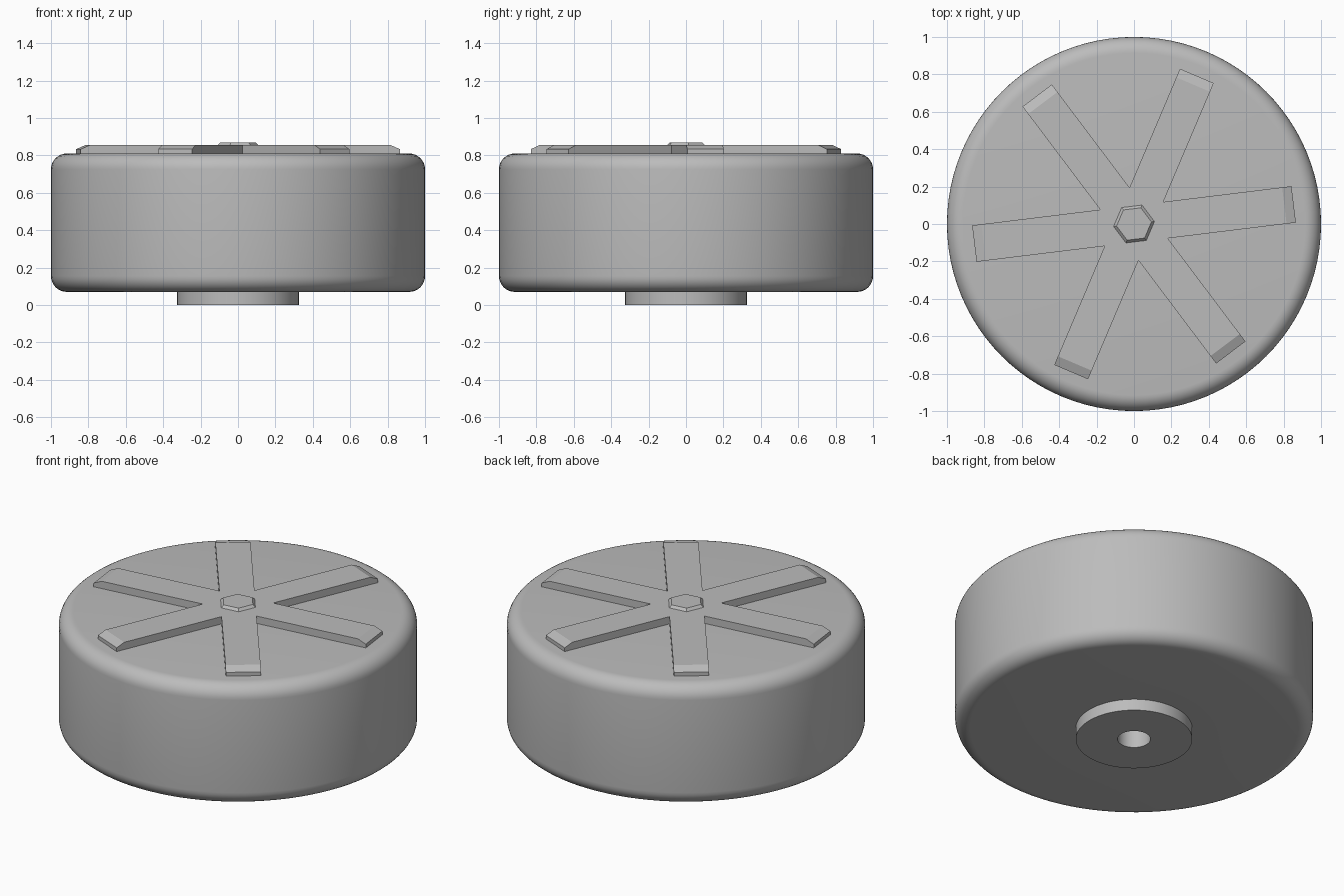
import bpy, bmesh, math
from mathutils import Vector, Matrix

cube = bpy.data.objects.get("Cube")
if cube:
    bpy.data.objects.remove(cube)

GREY = (0.5, 0.5, 0.5, 1)
grey = bpy.data.materials.new("plain grey")
grey.use_nodes = True
grey.diffuse_color = GREY
grey.node_tree.nodes["Principled BSDF"].inputs["Base Color"].default_value = GREY

TURN = math.radians(7)
BOTTOM, TOP, ROUND = 0.07, 0.81, 0.085


def finish(name, bm, smooth=False):
    bmesh.ops.recalc_face_normals(bm, faces=bm.faces)
    mesh = bpy.data.meshes.new(name)
    bm.to_mesh(mesh)
    bm.free()
    mesh.materials.append(grey)
    obj = bpy.data.objects.new(name, mesh)
    bpy.context.collection.objects.link(obj)
    if smooth:
        bpy.ops.object.select_all(action="DESELECT")
        obj.select_set(True)
        bpy.context.view_layer.objects.active = obj
        bpy.ops.object.shade_smooth_by_angle(angle=math.radians(30))
    return obj


def corner(z, start):
    """Quarter-circle of rim points, beginning at the given angle."""
    return [((1 - ROUND) + ROUND * math.cos(a), z + ROUND * math.sin(a))
            for a in (start + math.radians(90) * i / 8 for i in range(9))]


# Drum with rounded rims, underside hub and blind shaft bore
profile = [(0, 0.5), (0.092, 0.5), (0.092, 0), (0.325, 0), (0.325, BOTTOM)]
profile += corner(BOTTOM + ROUND, -math.pi / 2)
profile += corner(TOP - ROUND, 0)
profile.append((0, TOP))
bm = bmesh.new()
verts = [bm.verts.new((r, 0, z)) for r, z in profile]
edges = [bm.edges.new(pair) for pair in zip(verts, verts[1:])]
bmesh.ops.spin(bm, geom=verts + edges, cent=(0, 0, 0), axis=(0, 0, 1),
               angle=math.tau, steps=96, use_duplicate=False)
bmesh.ops.remove_doubles(bm, verts=bm.verts, dist=0.0001)
finish("drum", bm, smooth=True)

# Six-armed raised star, one solid with sloping arm tips
HALF, SLOPE, REACH = 0.098, 0.81, 0.86
FLOOR, TIP, CREST = TOP - 0.02, 0.833, 0.855
bm = bmesh.new()
crest, base = [], []
for arm in range(6):
    spin = Matrix.Rotation(TURN + arm * math.pi / 3, 3, "Z")

    def point(x, y, z):
        return bm.verts.new(spin @ Vector((x, y, z)))

    root = HALF / math.tan(math.pi / 6)
    crest += [point(root, -HALF, CREST), point(SLOPE, -HALF, CREST),
              point(SLOPE, HALF, CREST)]
    base += [point(root, -HALF, FLOOR), point(REACH, -HALF, FLOOR),
             point(REACH, HALF, FLOOR)]
    tip = [point(REACH, -HALF, TIP), point(REACH, HALF, TIP)]
    bm.faces.new((crest[-2], tip[0], tip[1], crest[-1]))
    bm.faces.new((tip[0], base[-2], base[-1], tip[1]))
    bm.faces.new((crest[-3], base[-3], base[-2], tip[0], crest[-2]))
    crest[-1].index = arm
    if arm:
        bm.faces.new((last[0], last[1], last[2], base[-3], crest[-3]))
    last = (crest[-1], tip[1], base[-1])
bm.faces.new((*last, base[0], crest[0]))
bm.faces.new(crest)
bm.faces.new(base)
finish("star_ribs", bm)

# Chamfered hexagonal cap at the centre
bm = bmesh.new()
bmesh.ops.create_cone(bm, cap_ends=True, segments=6, radius1=0.11,
                      radius2=0.094, depth=0.015,
                      matrix=Matrix.Translation((0, 0, CREST + 0.0075))
                      @ Matrix.Rotation(TURN + math.pi / 2, 4, "Z"))
finish("hex_cap", bm)
